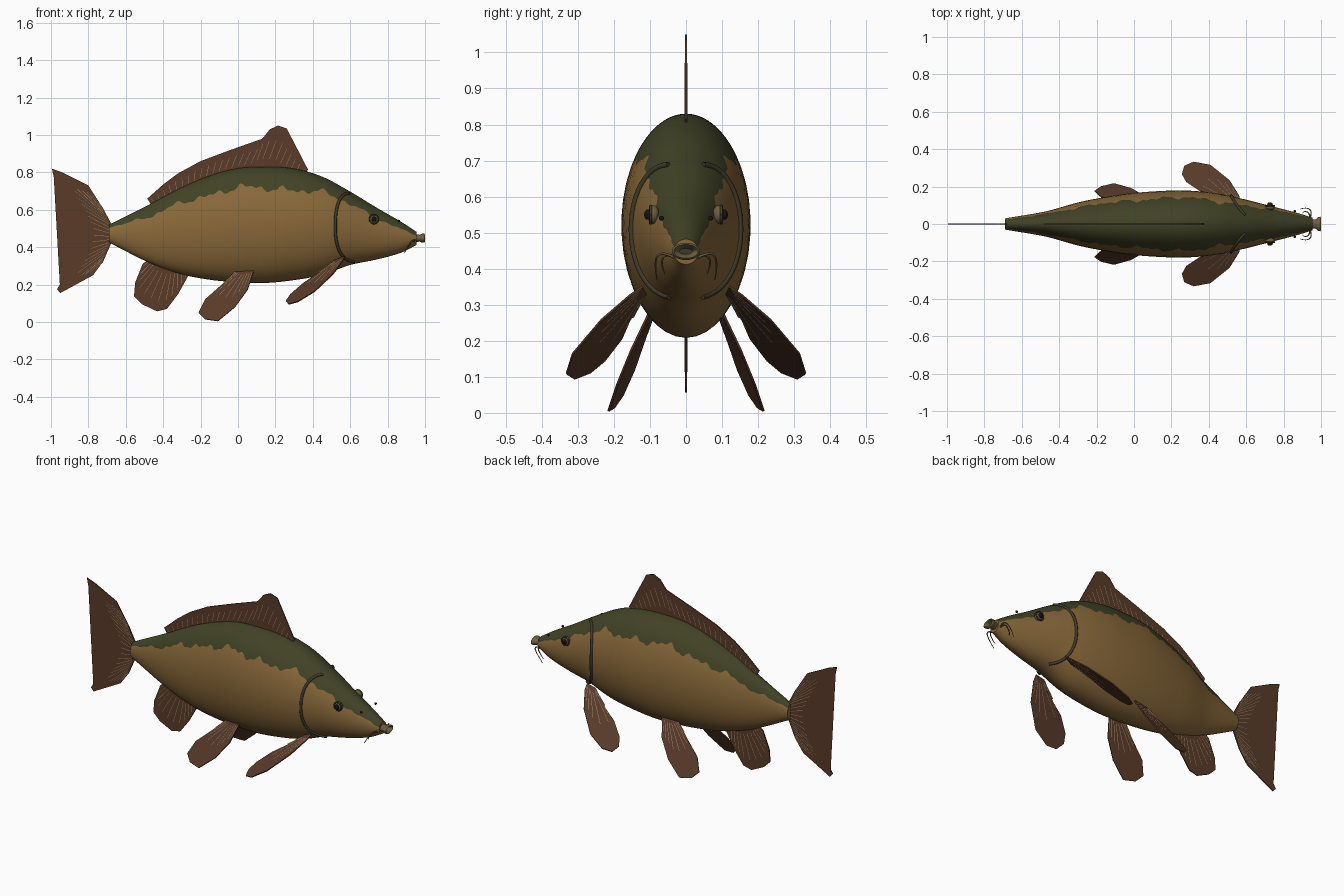
import bpy, bmesh, math
from mathutils import Vector

cube = bpy.data.objects.get("Cube")
if cube:
    bpy.data.objects.remove(cube)


def material(name, colour):
    m = bpy.data.materials.new(name)
    m.use_nodes = True
    m.diffuse_color = (*colour, 1)
    m.node_tree.nodes["Principled BSDF"].inputs["Base Color"].default_value = (*colour, 1)
    return m


GOLD = material("golden flank", (0.25, 0.14, 0.042))
OLIVE = material("olive back", (0.052, 0.055, 0.019))
FIN = material("fin brown", (0.1, 0.043, 0.022))
RAY = material("fin ray tan", (0.36, 0.25, 0.13))
GILL = material("gill dark olive", (0.05, 0.042, 0.02))
LIP = material("lip brown", (0.15, 0.11, 0.05))
PUPIL = material("pupil black", (0.008, 0.007, 0.006))
SIDES = (("left", -1), ("right", 1))   # seen from the front, -y is the fish's flank
SIDES = (("back", 1), ("front", -1))


def finish(name, bm, *mats):
    bmesh.ops.recalc_face_normals(bm, faces=bm.faces)
    mesh = bpy.data.meshes.new(name)
    bm.to_mesh(mesh)
    bm.free()
    for m in mats:
        mesh.materials.append(m)
    ob = bpy.data.objects.new(name, mesh)
    bpy.context.scene.collection.objects.link(ob)
    return ob


def smooth(ob, angle=40):
    bpy.ops.object.select_all(action="DESELECT")
    ob.select_set(True)
    bpy.context.view_layer.objects.active = ob
    bpy.ops.object.shade_smooth_by_angle(angle=math.radians(angle))


def tubes(name, paths, radius, mat, kind="POLY", taper=1.0):
    curve = bpy.data.curves.new(name, "CURVE")
    curve.dimensions = "3D"
    curve.bevel_depth = radius
    curve.bevel_resolution = 2
    curve.use_fill_caps = True
    curve.materials.append(mat)
    for path in paths:
        sp = curve.splines.new(kind)
        sp.points.add(len(path) - 1)
        for i, p in enumerate(path):
            sp.points[i].co = (*p, 1)
            sp.points[i].radius = 1 + (taper - 1) * i / (len(path) - 1)
        if kind == "NURBS":
            sp.use_endpoint_u = True
            sp.order_u = 3
    ob = bpy.data.objects.new(name, curve)
    bpy.context.scene.collection.objects.link(ob)
    return ob


# Body stations: x, top, bottom, half width, edge of the olive back
STATIONS = [
    (-.69, .52, .425, .03, .505), (-.47, .63, .315, .068, .565), (-.3, .72, .255, .115, .64),
    (-.15, .782, .226, .145, .675), (0, .822, .212, .166, .72), (.15, .83, .209, .177, .715),
    (.3, .82, .224, .178, .702), (.45, .777, .252, .163, .695), (.6, .697, .305, .13, .63),
    (.74, .612, .334, .094, .555), (.87, .537, .37, .06, .497), (.955, .482, .412, .034, .462)]


def station(x):
    """Smooth interpolation of the stations (Hermite with averaged slopes)."""
    i = max(k for k in range(len(STATIONS) - 1) if k == 0 or STATIONS[k][0] <= x)
    a, b = STATIONS[i], STATIONS[i + 1]
    before, after = STATIONS[max(i - 1, 0)], STATIONS[min(i + 2, len(STATIONS) - 1)]
    h = b[0] - a[0]
    t = (x - a[0]) / h
    out = []
    for c in range(1, 5):
        ma = (b[c] - before[c]) / (b[0] - before[0]) * h
        mb = (after[c] - a[c]) / (after[0] - a[0]) * h
        out.append(a[c] * (2*t**3 - 3*t*t + 1) + ma * (t**3 - 2*t*t + t)
                   + b[c] * (3*t*t - 2*t**3) + mb * (t**3 - t*t))
    return out


def skin(x, angle, lift=0.0):
    """Point on the body; the angle runs from the belly up to the back."""
    top, bottom, width, _ = station(x)
    return Vector((x, (width + lift) * math.cos(angle),
                   (top + bottom) / 2 + ((top - bottom) / 2 + lift) * math.sin(angle)))


# Body: each ring has a vertex right on the ragged edge of the olive back
def build_body():
    bm, rings, cols, n = bmesh.new(), [], 150, 14
    for c in range(cols + 1):
        x = -.69 + 1.645 * c / cols
        top, bottom, width, edge = station(x)
        ragged = math.sin(x * 31) + .8 * math.sin(x * 57 + 1) + .6 * math.sin(x * 113)
        edge += .05 * (top - bottom) * .35 * ragged
        s = (edge - (top + bottom) / 2) * 2 / (top - bottom)
        split = math.asin(max(-.9, min(.93, s)))
        q = math.pi / 2
        side = [split + (q - split) * k / n for k in range(n, 0, -1)]
        side += [split + (-q - split) * k / n for k in range(n + 1)]
        angles = side + [math.pi - a for a in side[-2:0:-1]]
        rings.append([bm.verts.new(skin(x, a)) for a in angles])
    count = 4 * n
    for r0, r1 in zip(rings, rings[1:]):
        for k in range(count):
            j = (k + 1) % count
            f = bm.faces.new((r0[k], r0[j], r1[j], r1[k]))
            f.material_index = 1 if k < n or k >= count - n else 0
    bm.faces.new(rings[0])
    bm.faces.new(rings[-1])
    return finish("body", bm, GOLD, OLIVE)


smooth(build_body())


# Fins: a plate between a root line and a tip line, with fine rays fanned between them
def along(line, t):
    lengths = [(b - a).length for a, b in zip(line, line[1:])]
    d = t * sum(lengths)
    for a, b, l in zip(line, line[1:], lengths):
        if d <= l:
            return a.lerp(b, d / l)
        d -= l
    return line[-1]


def fin(name, tips, roots, place, rays, start, end):
    tips = [Vector(place(*p)) for p in tips]
    roots = [Vector(place(*p)) for p in roots]
    bm = bmesh.new()
    face = bm.faces.new([bm.verts.new(p) for p in tips + roots[::-1]])
    bmesh.ops.triangulate(bm, faces=[face])
    ob = finish(name, bm, FIN)
    solid = ob.modifiers.new("thickness", "SOLIDIFY")
    solid.thickness = .006
    solid.offset = 0
    paths = []
    for k in range(rays):
        t = (k + .5) / rays
        a, b = along(roots, t), along(tips, t)
        paths.append([a.lerp(b, start), a.lerp(b, end)])
    tubes(name + "_rays", paths, .0036, RAY)


def flat(x, z):
    return (x, 0, z)


fin("dorsal_fin",
    [(-.485, .66), (-.4, .735), (-.32, .795), (-.2, .86), (-.04, .92), (.13, .98), (.17, 1.03),
     (.214, 1.05), (.26, 1.035), (.32, .92), (.374, .815)],
    [(-.46, .62), (-.3, .69), (-.1, .77), (.1, .8), (.35, .78)], flat, 26, .3, .7)
fin("tail_fin",
    [(-.8, .73), (-.94, .8), (-.995, .82), (-.985, .775), (-.91, .645), (-.845, .54), (-.834, .455),
     (-.87, .335), (-.968, .175), (-.95, .155), (-.775, .25)],
    [(-.717, .6), (-.67, .51), (-.67, .44), (-.72, .325)], flat, 22, .08, .6)
fin("anal_fin",
    [(-.51, .31), (-.55, .21), (-.556, .137), (-.513, .095), (-.433, .057), (-.38, .07),
     (-.32, .15), (-.267, .245)],
    [(-.46, .35), (-.28, .3)], flat, 12, .25, .8)

for label, s in SIDES:
    fin(label + "_pelvic_fin",
        [(-.085, .2), (-.176, .12), (-.21, .05), (-.176, .015), (-.107, .005), (-.016, .08),
         (.053, .175)],
        [(-.01, .275), (.086, .28)],
        lambda x, z: (x, s * (.235 + .159 * x - .526 * z), z), 9, .1, .55)
    fin(label + "_pectoral_fin",
        [(.48, .14), (.35, .178), (.28, .225), (.257, .265), (.27, .31), (.32, .332), (.41, .315),
         (.51, .235), (.56, .155)],
        [(.52, .11), (.57, .12)],
        lambda x, y: (x, s * y, .125 + .51 * x - .542 * y), 9, .1, .6)

    # Gill cover rim, following the skin
    rim = []
    for k in range(25):
        t = -1 + k / 12
        a = t * 1.2
        p = skin(.52 + .1 * abs(t) ** 2.2 * (1 if t < 0 else .75), a, .002)
        rim.append((p.x, s * p.y, p.z))
    tubes(label + "_gill_rim", [rim], .008, GILL)

    # Eye: rimmed ball with a pupil disc
    for part, radius, out, mat in (("eye", .026, .09, LIP), ("pupil", .014, .107, PUPIL)):
        bm = bmesh.new()
        bmesh.ops.create_uvsphere(bm, u_segments=20, v_segments=12, radius=radius)
        for v in bm.verts:
            v.co = Vector((v.co.x + .727, v.co.y * .65 + s * out, v.co.z + .55))
        smooth(finish(label + "_" + part, bm, mat))
    ring = [(.727 + .024 * math.cos(a), s * .098, .55 + .024 * math.sin(a))
            for a in (k * math.pi / 10 for k in range(21))]
    tubes(label + "_eye_rim", [ring], .004, GILL)

    # Nostril bead
    bm = bmesh.new()
    bmesh.ops.create_uvsphere(bm, u_segments=10, v_segments=6, radius=.007)
    bmesh.ops.translate(bm, verts=bm.verts, vec=(.86, s * .068, .54))
    smooth(finish(label + "_nostril", bm, PUPIL))

    # Two barbels
    long = [(.94, .03, .43), (.955, .068, .45), (.92, .09, .42), (.89, .08, .37)]
    short = [(.94, .025, .43), (.94, .06, .445), (.91, .07, .41), (.9, .058, .385)]
    tubes(label + "_barbels", [[(x, s * y, z) for x, y, z in p] for p in (long, short)],
          .004, LIP, "NURBS", .4)

# Mouth: a short flared snout with a hollow, and a rounded lip
bm = bmesh.new()
loops = []
for x, w, h in ((.945, .026, .022), (.97, .024, .018), (.985, .037, .024), (.996, .039, .024),
                (1, .034, .019), (.993, .028, .013), (.97, .018, .008)):
    loops.append([bm.verts.new((x, w * math.cos(a), .448 + h * math.sin(a)))
                  for a in (k * math.pi / 12 for k in range(24))])
for r0, r1 in zip(loops, loops[1:]):
    for k in range(24):
        j = (k + 1) % 24
        bm.faces.new((r0[k], r0[j], r1[j], r1[k]))
bm.faces.new(loops[-1]).material_index = 1
smooth(finish("mouth", bm, LIP, GILL), 60)
